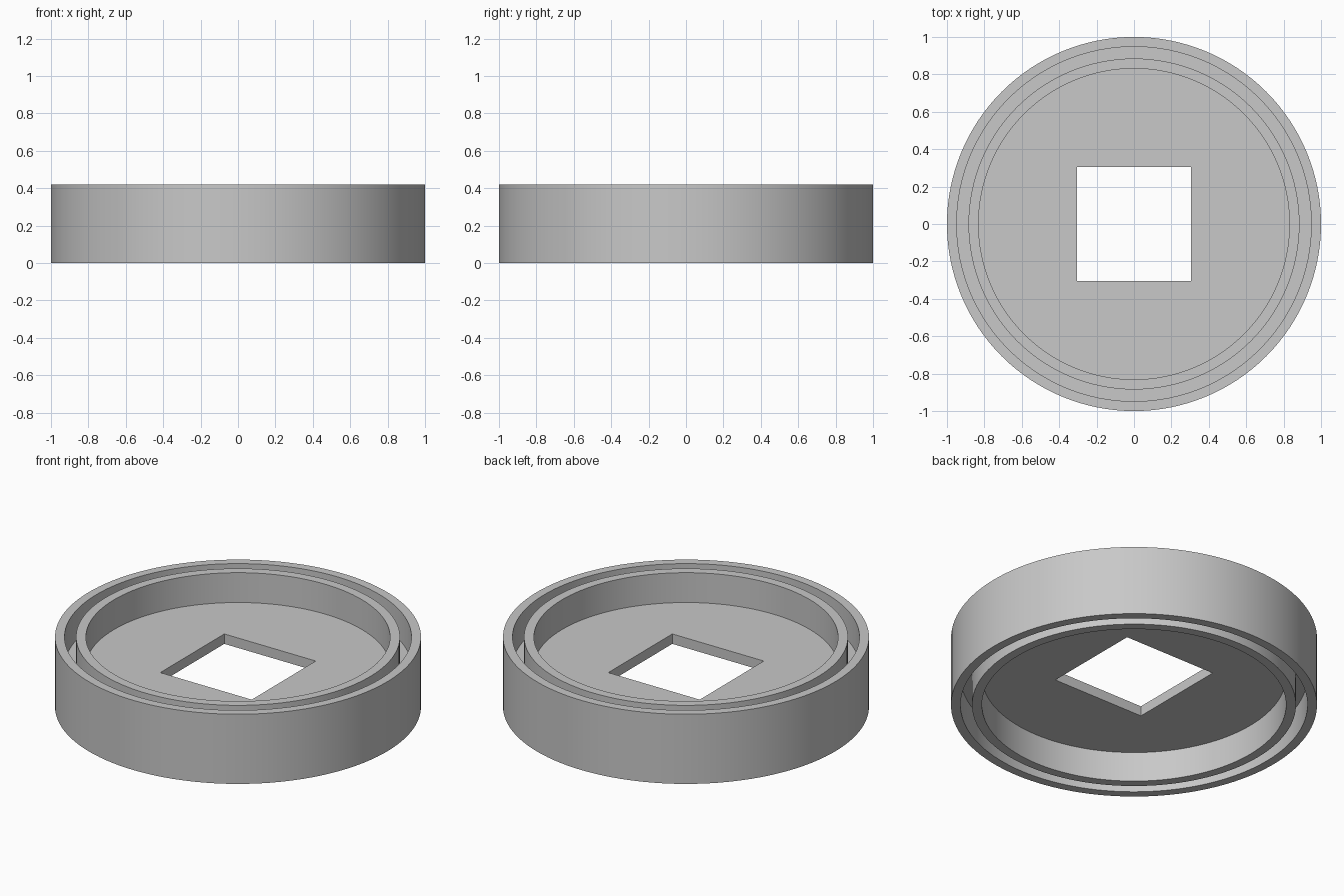
import bpy, bmesh, math

cube = bpy.data.objects.get("Cube")
if cube:
    bpy.data.objects.remove(cube, do_unlink=True)

# Dimensions
HEIGHT = 0.42
WEB_LOW, WEB_HIGH = 0.18, 0.24
R_OUTER, R_GROOVE_OUT, R_GROOVE_IN, R_INNER = 1.0, 0.948, 0.885, 0.831
HOLE = 0.61
SEGMENTS = 128

grey = bpy.data.materials.new("plain grey")
grey.use_nodes = True
colour = (0.58, 0.58, 0.58, 1)
grey.diffuse_color = colour
grey.node_tree.nodes["Principled BSDF"].inputs["Base Color"].default_value = colour


def half_profile(web, rim):
    """Steps from the axis out to the outer wall on one side of the web."""
    return [(0, web), (R_INNER, web), (R_INNER, rim), (R_GROOVE_IN, rim),
            (R_GROOVE_IN, web), (R_GROOVE_OUT, web), (R_GROOVE_OUT, rim), (R_OUTER, rim)]


# Turned body: two concentric rims joined by a thin central web
profile = half_profile(WEB_LOW, 0) + half_profile(WEB_HIGH, HEIGHT)[::-1]
bm = bmesh.new()
verts = [bm.verts.new((r, 0, z)) for r, z in profile]
edges = [bm.edges.new(pair) for pair in zip(verts, verts[1:])]
bmesh.ops.spin(bm, geom=verts + edges, cent=(0, 0, 0), axis=(0, 0, 1),
               angle=math.tau, steps=SEGMENTS, use_duplicate=False)
bmesh.ops.remove_doubles(bm, verts=bm.verts, dist=0.0001)
bmesh.ops.dissolve_degenerate(bm, edges=bm.edges, dist=0.0001)
bmesh.ops.recalc_face_normals(bm, faces=bm.faces)
mesh = bpy.data.meshes.new("ringed_disc")
bm.to_mesh(mesh)
bm.free()
mesh.materials.append(grey)
body = bpy.data.objects.new("ringed_disc", mesh)
bpy.context.collection.objects.link(body)

# Square hole through the web
bpy.ops.mesh.primitive_cube_add(size=1, location=(0, 0, HEIGHT / 2))
cutter = bpy.context.object
cutter.name = "square_hole_cutter"
cutter.scale = (HOLE, HOLE, HEIGHT)
cutter.hide_render = True
cutter.data.materials.append(grey)
cut = body.modifiers.new("square_hole", 'BOOLEAN')
cut.operation = 'DIFFERENCE'
cut.solver = 'EXACT'
cut.object = cutter

# Apply the cut, then discard the cutter
bpy.ops.object.select_all(action='DESELECT')
bpy.context.view_layer.objects.active = body
body.select_set(True)
bpy.ops.object.modifier_apply(modifier=cut.name)
bpy.data.objects.remove(cutter, do_unlink=True)
bpy.ops.object.shade_smooth_by_angle(angle=math.radians(30))
